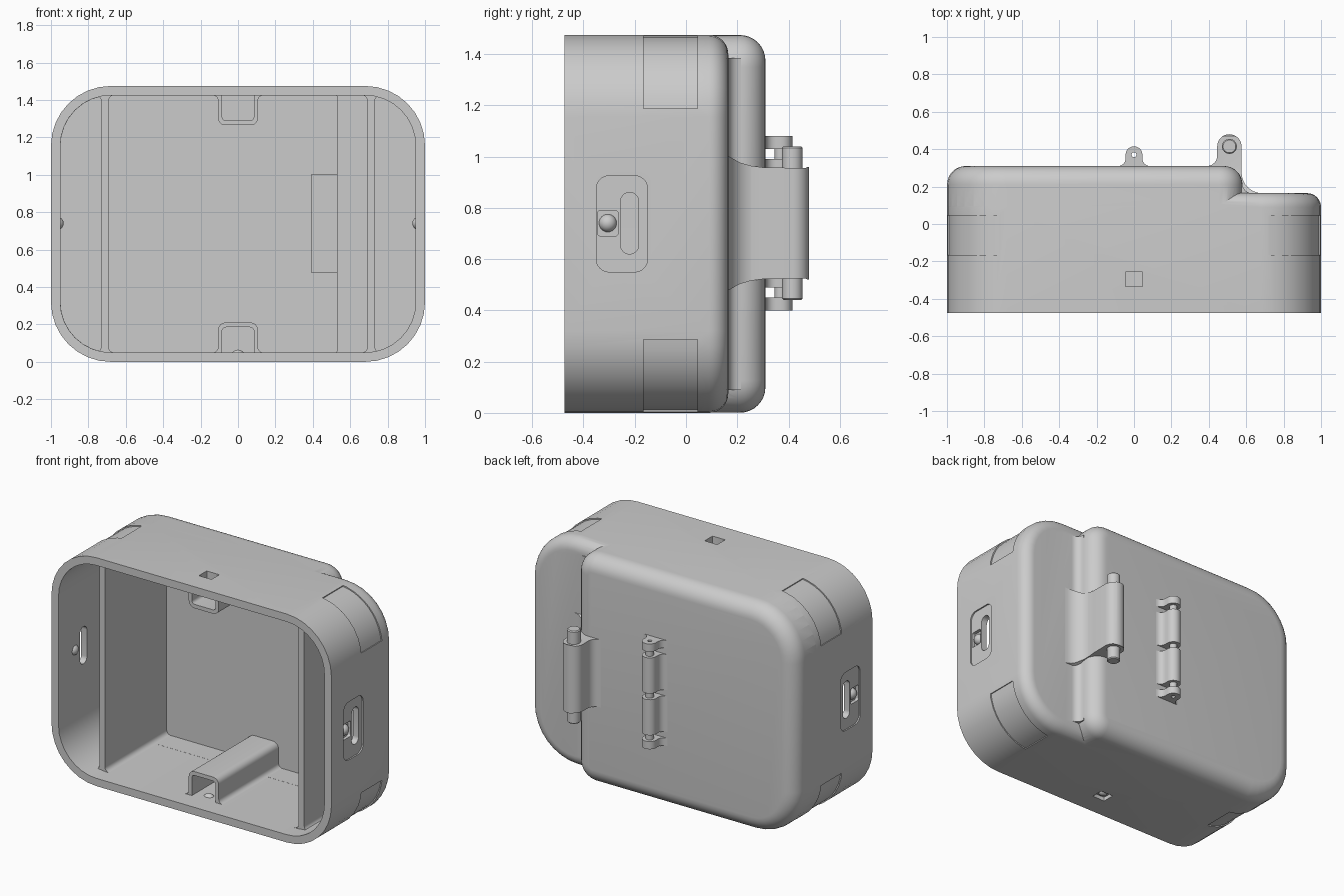
import bpy, bmesh
from math import sin, cos, radians

if "Cube" in bpy.data.objects:
    bpy.data.objects.remove(bpy.data.objects["Cube"])

MAPS = {'XZ': lambda a, b, c: (a, c, b), 'XY': lambda a, b, c: (a, b, c), 'YZ': lambda a, b, c: (c, a, b)}


def arc(cx, cy, r, a0, a1, n=8):
    return [(cx + r * cos(radians(a0 + (a1 - a0) * i / n)),
             cy + r * sin(radians(a0 + (a1 - a0) * i / n))) for i in range(n + 1)]


def loft(name, rings, plane):
    """Skin equal-length outlines [(points, depth), ...] and cap both ends."""
    bm = bmesh.new()
    vs = [[bm.verts.new(MAPS[plane](x, y, d)) for x, y in pts] for pts, d in rings]
    n = len(vs[0])
    for a, b in zip(vs, vs[1:]):
        for i in range(n):
            bm.faces.new((a[i], a[(i + 1) % n], b[(i + 1) % n], b[i]))
    bm.faces.new(vs[0])
    bm.faces.new(vs[-1])
    bmesh.ops.recalc_face_normals(bm, faces=bm.faces)
    me = bpy.data.meshes.new(name)
    bm.to_mesh(me)
    bm.free()
    ob = bpy.data.objects.new(name, me)
    bpy.context.collection.objects.link(ob)
    return ob


def prism(name, pts, plane, d0, d1):
    return loft(name, [(pts, d0), (pts, d1)], plane)


def rrect(x0, x1, y0, y1, rl, rr=None, n=8):
    rr = rl if rr is None else rr
    return (arc(x1 - rr, y1 - rr, rr, 0, 90, n) + arc(x0 + rl, y1 - rl, rl, 90, 180, n)
            + arc(x0 + rl, y0 + rl, rl, 180, 270, n) + arc(x1 - rr, y0 + rr, rr, 270, 360, n))


def boolean(ob, other, op='DIFFERENCE'):
    m = ob.modifiers.new(op, 'BOOLEAN')
    m.operation, m.object, m.solver = op, other, 'EXACT'
    bpy.context.view_layer.objects.active = ob
    bpy.ops.object.modifier_apply(modifier=m.name)
    bpy.data.objects.remove(other)


def rounded_back(name, x0, x1, z0, z1, rl, rr, y0, y1, f):
    rings = [(rrect(x0, x1, z0, z1, rl, rr), y0)]
    for s, c in arc(0, 0, f, 0, 90):
        d = f - s
        rings.append((rrect(x0 + d, x1 - d, z0 + d, z1 - d, rl - d, rr - d), y1 - f + c))
    return loft(name, rings, 'XZ')


def ball(name, loc, scale):
    bpy.ops.mesh.primitive_uv_sphere_add(segments=24, ring_count=12, radius=1, location=loc)
    ob = bpy.context.object
    ob.name, ob.scale = name, scale


H, MID = 1.475, 0.7375

# housing: full-width block, raised back block and the concave step between them
shell = rounded_back("housing", -1, 1, 0, H, .32, .32, -.475, .165, .075)
e = .0006
boolean(shell, rounded_back("raised_back", -1 + e, .58, e, H - e, .32, .125, -.1, .31, .1), 'UNION')
step = [(.5, .1), (.5, .215)] + arc(.63, .215, .05, 180, 270, 6) + [(.63, .1)]
boolean(shell, prism("step_fillet", step, 'XY', .09, H - .09), 'UNION')

# hollow interior with two depths
boolean(shell, prism("cavity", rrect(-.95, .95, .05, 1.425, .27), 'XZ', -.6, .115))
boolean(shell, prism("deep_cavity", rrect(-.95 + e, .53, .05 + e, 1.425 - e, .27, .01), 'XZ', -.2, .26))

# shallow grip patches round the four corners
for sx in (-1, 1):
    for top in (0, 1):
        pts = arc(.68, 1.155, .312, 6, 83, 10) + arc(.68, 1.155, .35, 83, 6, 10)
        pts = [(sx * x, z if top else H - z) for x, z in pts]
        boolean(shell, prism("corner_patch", pts, 'XZ', -.165, .045))

# side latch: shallow panel, through slot, square pocket and round catch
for s in (-1, 1):
    boolean(shell, prism("panel_cut", rrect(-.35, -.15, .55, .925, .05), 'YZ', s * .991, s * 1.1))
    boolean(shell, prism("slot_cut", rrect(-.255, -.185, .62, .86, .0345), 'YZ', s * .9, s * 1.1))
    boolean(shell, prism("pocket_cut", rrect(-.345, -.265, .69, .79, .012), 'YZ', s * .97, s * 1.1))
    ball("side_catch", (s * .966, -.305, MID + .003), (.034, .035, .035))

# square latch holes in the top and bottom
hole = rrect(-.045, .045, -.335, -.255, .004, n=2)
boolean(shell, prism("top_hole", hole, 'XY', 1.4, 1.6))
boolean(shell, prism("bottom_hole", hole, 'XY', -.1, .025))
ball("bottom_catch", (0, -.295, .035), (.035, .03, .03))

# interior partitions with flared ends
q = arc(.05, .08, .03, 270, 180, 5)
right = [(.05, .035)] + q
right += [(x, H - z) for x, z in reversed(right)]
for s, back in ((-1, .27), (1, .125)):
    pts = [(s * .712 + x, z) for x, z in right] + [(s * .712 - x, z) for x, z in reversed(right)]
    prism("partition", pts, 'XZ', -.37, back)

# U-shaped channels along the floor and ceiling
outer = [(.135, .04)] + arc(.135, .078, .028, 270, 180, 5) + arc(.067, .17, .04, 0, 90, 6)
inner = arc(.065, .165, .02, 90, 0, 4) + [(.085, .04)]
u = (outer + [(-x, z) for x, z in reversed(outer)]
     + [(-x, z) for x, z in reversed(inner)] + inner)
prism("floor_channel", u, 'XZ', -.35, .27)
prism("ceiling_channel", [(x, H - z) for x, z in u], 'XZ', -.35, .27)

# large hinge lug, flared where it meets the back
lug_pts = ([(.39, .29)] + arc(.39, .365, .055, 270, 360, 6) + arc(.51, .415, .065, 180, 0, 16)
           + arc(.685, .275, .11, 180, 270, 8) + [(.685, .14), (.39, .14)])
lug = prism("hinge_lug", lug_pts, 'XY', .3, 1.2)
half = [(.5, .22), (.475, .22), (.465, .215)] + [(.3, .218), (.255, .224), (.21, .237), (.165, .262), (.1, .262)]
flare = [(y, .74 + z) for y, z in half] + [(y, .74 - z) for y, z in reversed(half)]
boolean(lug, prism("flare", flare, 'YZ', .2, .9), 'INTERSECT')
pin = [(rrect(.51 - r, .51 + r, .415 - r, .415 + r, r * .999), z)
       for r, z in ((.034, .44), (.04, .446), (.04, 1.034), (.034, 1.04))]
loft("hinge_pin", pin, 'XY')

# small hinge on the centre line: two end brackets, two barrels, hollow pin
small = ([(-.085, .3)] + arc(-.085, .35, .04, 270, 360, 6) + arc(0, .37, .045, 180, 0, 14)
         + arc(.085, .35, .04, 180, 270, 6) + [(.085, .3)])
parts = [("small_bracket", small, .4, .45), ("small_barrel", small, .49, .72),
         ("small_barrel", small, .76, .99), ("small_bracket", small, 1.03, 1.08),
         ("small_pin", arc(0, .37, .024, 0, 345, 23), .41, 1.07)]
for name, pts, z0, z1 in parts:
    ob = prism(name, pts, 'XY', z0, z1)
    boolean(ob, prism("bore", arc(0, .37, .013, 0, 330, 11), 'XY', .2, 1.3))

# smooth shading with crisp edges
bpy.ops.object.select_all(action='SELECT')
bpy.context.view_layer.objects.active = shell
bpy.ops.object.shade_smooth_by_angle(angle=radians(25))
